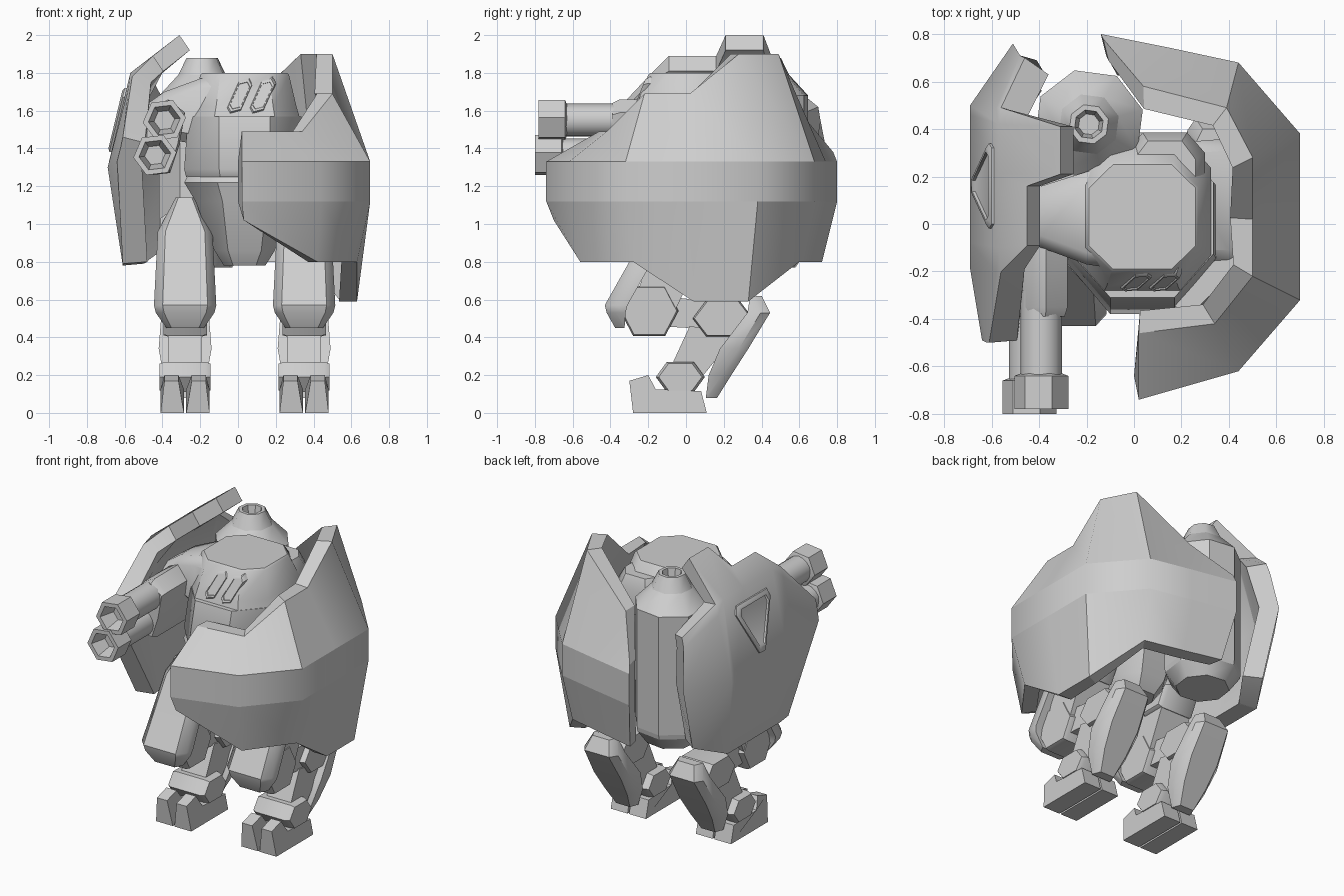
import bpy, bmesh, math
from mathutils import Vector

grey = bpy.data.materials.new("armour_grey")
grey.diffuse_color = (0.62, 0.62, 0.62, 1)


def loft(name, rings):
    """Skin a solid through a list of equally long closed rings."""
    bm = bmesh.new()
    vs = [[bm.verts.new(p) for p in r] for r in rings]
    n = len(rings[0])
    for a, b in zip(vs, vs[1:]):
        for i in range(n):
            j = (i + 1) % n
            bm.faces.new((a[i], a[j], b[j], b[i]))
    bm.faces.new(vs[0][::-1])
    bm.faces.new(vs[-1])
    bmesh.ops.recalc_face_normals(bm, faces=bm.faces)
    me = bpy.data.meshes.new(name)
    bm.to_mesh(me)
    bm.free()
    me.materials.append(grey)
    ob = bpy.data.objects.new(name, me)
    bpy.context.collection.objects.link(ob)
    return ob


def octagon(cx, hx, y0, y1, z, k=0.55):
    """Chamfered rectangle lying flat at height z."""
    cy, hy = (y0 + y1) / 2, (y1 - y0) / 2
    pts = [(-1, -k), (-k, -1), (k, -1), (1, -k), (1, k), (k, 1), (-k, 1), (-1, k)]
    return [(cx + hx * a, cy + hy * b, z) for a, b in pts]


def revolve(name, c, axis, profile, n, rot=0.0):
    """Turn (radius, offset) pairs around the y or z axis."""
    rings = []
    for r, h in profile:
        ring = []
        for i in range(n):
            t = rot + math.tau * i / n
            a, b = r * math.cos(t), r * math.sin(t)
            d = (a, b, h) if axis == "z" else (a, h, b)
            ring.append(tuple(Vector(c) + Vector(d)))
        rings.append(ring)
    return loft(name, rings)


def side_prism(name, cx, hw, yz, chamfer=0.0):
    """Extrude a side outline across x, with optional chamfered flanks."""
    m = Vector((sum(p[0] for p in yz) / len(yz), sum(p[1] for p in yz) / len(yz)))
    small = [m + (Vector(p) - m) * (1 - chamfer) for p in yz]
    steps = [(-hw, small), (-hw * 0.8, yz), (hw * 0.8, yz), (hw, small)]
    return loft(name, [[(cx + x, p[0], p[1]) for p in o] for x, o in steps])


# Large wraparound shield: plan point of the belt, top rim, bottom rim
big = [
    ((0.02, -0.74), (0.02, -0.46, 1.49), (0.03, -0.70, 1.02)),
    ((0.44, -0.62), (0.34, -0.42, 1.49), (0.42, -0.56, 0.80)),
    ((0.70, -0.32), (0.50, -0.22, 1.69), (0.63, -0.28, 0.80)),
    ((0.70, 0.03), (0.50, 0.02, 1.69), (0.63, 0.04, 0.59)),
    ((0.70, 0.38), (0.50, 0.28, 1.90), (0.63, 0.33, 0.59)),
    ((0.44, 0.68), (0.39, 0.49, 1.90), (0.42, 0.60, 0.80)),
    ((0.16, 0.74), (0.04, 0.58, 1.62), (0.16, 0.66, 0.80)),
    ((-0.14, 0.80), (-0.13, 0.78, 1.38), (-0.09, 0.72, 0.80)),
]
rings = []
for belt, top, low in big:
    col = [Vector(top), Vector((*belt, 1.33)), Vector((*belt, 1.12)), Vector(low)]
    inner = [p + Vector((0.05 - p.x, 0.05 - p.y, 0)).normalized() * 0.095 for p in col]
    rings.append(col + inner[::-1])
# swept-back inner edge at the front end
for p in rings[0][5:7]:
    p.x, p.y = 0.0, -0.64
loft("large_shield", rings)

# Smaller shield on the gun side: top rim, bend, widest point, bottom; then inward offset (x, y, share at top)
small = [
    ([(-0.61, -0.50, 1.46), (-0.62, -0.50, 1.41), (-0.64, -0.49, 1.33), (-0.61, -0.21, 0.79)], (0.13, 0.01, 0.9)),
    ([(-0.56, -0.20, 1.78), (-0.58, -0.20, 1.72), (-0.69, -0.19, 1.30), (-0.61, -0.13, 0.78)], (0.11, 0.01, 0.9)),
    ([(-0.45, -0.09, 1.89), (-0.57, -0.10, 1.80), (-0.69, -0.08, 1.30), (-0.61, -0.06, 0.78)], (0.11, 0.0, 0.5)),
    ([(-0.45, 0.16, 1.89), (-0.57, 0.17, 1.80), (-0.69, 0.17, 1.30), (-0.61, 0.16, 0.78)], (0.11, 0.0, 0.5)),
    ([(-0.31, 0.21, 2.00), (-0.57, 0.21, 1.80), (-0.69, 0.21, 1.30), (-0.61, 0.20, 0.78)], (0.11, 0.0, 0.5)),
    ([(-0.31, 0.41, 2.00), (-0.57, 0.42, 1.80), (-0.69, 0.46, 1.30), (-0.61, 0.40, 0.78)], (0.11, 0.0, 0.5)),
    ([(-0.56, 0.49, 1.79), (-0.58, 0.49, 1.72), (-0.69, 0.50, 1.30), (-0.61, 0.43, 0.78)], (0.11, -0.04, 1)),
    ([(-0.46, 0.70, 1.62), (-0.48, 0.71, 1.56), (-0.51, 0.76, 1.30), (-0.49, 0.63, 0.86)], (0.10, -0.07, 1)),
]
rings = []
for col, (dx, dy, share) in small:
    drop = [(share, -0.08 if share == 0.5 else -0.03), (1, -0.05), (1, 0), (1, 0.01)]
    inner = [(p[0] + dx * k, p[1] + dy, p[2] + dz) for p, (k, dz) in zip(col, drop)]
    rings.append(col + inner[::-1])
loft("small_shield", rings)

# Raised triangular plate on the small shield
def plate(scale, off):
    tri = [(0.34, 1.67), (0.32, 1.72), (0.0, 1.72), (-0.02, 1.67), (0.13, 1.38), (0.19, 1.38)]
    ring = []
    for y, z in tri:
        y, z = 0.16 + (y - 0.16) * scale, 1.59 + (z - 1.59) * scale
        ring.append((-0.69 + (z - 1.30) * 0.24 - off, y, z))
    return ring
loft("triangle_plate", [plate(1, -0.03), plate(1, 0.01), plate(0.9, 0.02), plate(0.8, 0.02), plate(0.76, 0.01)])

# Torso, turret cap and pelvis
CX = 0.035
loft("turret", [octagon(CX, 0.29, -0.28, 0.385, 1.57), octagon(CX, 0.275, -0.265, 0.37, 1.62),
                octagon(CX, 0.235, -0.20, 0.26, 1.79), octagon(CX, 0.225, -0.19, 0.25, 1.80)])
loft("turret_back", [octagon(0.13, 0.17, 0.0, 0.385, 1.50), octagon(0.13, 0.17, 0.0, 0.385, 1.66),
                     octagon(0.13, 0.13, 0.0, 0.35, 1.74)])
loft("torso", [octagon(CX, 0.31, -0.36, 0.36, 1.25, 0.42), octagon(CX, 0.32, -0.38, 0.37, 1.29, 0.42),
               octagon(CX, 0.30, -0.31, 0.36, 1.57, 0.45)])
loft("pelvis", [octagon(CX, 0.11, -0.20, 0.16, 0.78), octagon(CX, 0.16, -0.25, 0.22, 0.86),
                octagon(CX, 0.26, -0.33, 0.30, 1.12, 0.45), octagon(CX, 0.32, -0.36, 0.33, 1.22, 0.45),
                octagon(CX, 0.30, -0.34, 0.32, 1.26, 0.45)])

# Twin slanted vents on the turret front
hexa = [(-0.068, 1.61), (-0.05, 1.58), (0.01, 1.595), (0.078, 1.745), (0.06, 1.78), (0.0, 1.765)]
for i, dx in enumerate((0.005, 0.125)):
    def vent(s, dy):
        out = []
        for x, z in hexa:
            x, z = 0.005 + (x - 0.005) * s, 1.68 + (z - 1.68) * s
            out.append((x + dx, -0.29 + (z - 1.58) * 0.4 + dy, z))
        return out
    loft(f"vent_{i}", [vent(1, 0.14), vent(1, 0.02), vent(0.85, 0), vent(0.72, 0), vent(0.70, 0.006)])

# Gun shoulder, housing and two barrels
def cross(x, y0, y1, z0, z1):
    c = 0.05
    return [(x, y0, z0 + c), (x, y0 + c, z0), (x, y1 - c, z0), (x, y1, z0 + c),
            (x, y1, z1 - c), (x, y1 - c, z1), (x, y0 + c, z1), (x, y0, z1 - c)]
loft("gun_shoulder", [cross(0.0, -0.20, 0.26, 1.40, 1.79), cross(-0.20, -0.17, 0.22, 1.42, 1.77),
                      cross(-0.39, -0.10, 0.16, 1.45, 1.70), cross(-0.56, -0.08, 0.14, 1.40, 1.58)])
house = [(-0.45, 1.62), (-0.37, 1.66), (-0.28, 1.59), (-0.31, 1.42), (-0.36, 1.27),
         (-0.45, 1.26), (-0.53, 1.33), (-0.51, 1.48)]
def housing(y, s):
    return [(-0.40 + (x + 0.40) * s, y, 1.46 + (z - 1.46) * s) for x, z in house]
loft("gun_housing", [housing(-0.39, 0.9), housing(-0.35, 1), housing(0.06, 1), housing(0.14, 0.8)])
for i, (x, y, z) in enumerate([(-0.39, -0.78, 1.55), (-0.44, -0.80, 1.365)]):
    revolve(f"barrel_{i}", (x, y, z), "y", [(0.087, 0.10), (0.087, 0.50)], 16)
    revolve(f"muzzle_{i}", (x, y, z), "y",
            [(0.09, 0.15), (0.115, 0.14), (0.115, 0), (0.085, 0), (0.055, 0.10)], 6, 0.12)

# Exhaust canister behind the torso
revolve("canister", (-0.19, 0.42, 0), "z",
        [(0.165, 0.77), (0.23, 0.86), (0.235, 0.89), (0.235, 1.68), (0.13, 1.79),
         (0.085, 1.88), (0.062, 1.88), (0.045, 1.80)], 8, math.radians(15))

# Arm carrying the large shield
loft("shield_arm", [cross(0.15, -0.16, 0.34, 1.16, 1.48), cross(0.40, -0.16, 0.36, 1.12, 1.46),
                    cross(0.60, -0.14, 0.28, 1.12, 1.36)])
loft("arm_guard", [[(0.16, -0.34, z), (0.24, -0.38, z), (0.44, -0.18, z), (0.40, -0.10, z), (0.24, -0.16, z)]
                   for z in (1.12, 1.42)])

# Legs
def hexagon(cy, cz, ry, rz):
    return [(cy - ry, cz), (cy - ry * 0.55, cz - rz), (cy + ry * 0.55, cz - rz),
            (cy + ry, cz), (cy + ry * 0.55, cz + rz), (cy - ry * 0.55, cz + rz)]

def armour(name, cx, stations, depth):
    """Faceted limb plate; stations are height, half width, outer y, thickness."""
    rings = []
    for z, w, y, t in stations:
        rings.append([(cx + a * w, y + b * depth, z) for a, b in
                      [(-0.72, 0), (0.72, 0), (1, 0.05), (1, t), (-1, t), (-1, 0.05)]])
    return loft(name, rings)

for tag, cx in (("left", -0.28), ("right", 0.35)):
    side_prism(f"{tag}_hip", cx, 0.13, hexagon(-0.02, 0.92, 0.15, 0.13), 0.15)
    side_prism(f"{tag}_thigh", cx, 0.11, [(-0.30, 0.52), (-0.10, 0.45), (0.10, 0.88), (-0.12, 1.02)])
    armour(f"{tag}_thigh_armour", cx, [(1.14, 0.05, -0.11, 0.10), (0.96, 0.145, -0.21, 0.12),
           (0.57, 0.165, -0.43, 0.12), (0.53, 0.155, -0.42, 0.10), (0.45, 0.10, -0.375, 0.05)], 1)
    side_prism(f"{tag}_knee", cx, 0.115, hexagon(-0.195, 0.54, 0.155, 0.132), 0.06)
    side_prism(f"{tag}_link", cx, 0.08, [(-0.16, 0.46), (0.18, 0.44), (0.22, 0.58), (-0.14, 0.62)])
    side_prism(f"{tag}_hock", cx, 0.115, hexagon(0.195, 0.50, 0.16, 0.095), 0.06)
    side_prism(f"{tag}_shin", cx, 0.09, [(-0.10, 0.20), (0.06, 0.16), (0.27, 0.42), (0.02, 0.46)])
    # faceted plate behind the shin
    armour(f"{tag}_shin_armour", cx, [(0.62, 0.085, 0.40, 0.06), (0.53, 0.125, 0.445, 0.12),
           (0.34, 0.14, 0.33, 0.15), (0.20, 0.115, 0.24, 0.12), (0.08, 0.07, 0.165, 0.06)], -1)
    side_prism(f"{tag}_ankle", cx, 0.135, hexagon(-0.03, 0.19, 0.13, 0.08), 0.12)
    for s in (-1, 1):
        # split foot: two toes tapering towards their tips
        foot = [(-0.28, 0), (0.11, 0), (0.08, 0.115), (-0.16, 0.125), (-0.20, 0.20), (-0.30, 0.17)]
        toe = loft(f"{tag}_toe_{s}", [[(cx + s * x, y, z) for y, z in foot] for x in (0.006, 0.13)]).data
        for v in toe.vertices:
            if v.co.z > 0.15:
                v.co.x = cx + s * (0.035 + (abs(v.co.x - cx) - 0.006) * 0.6)

# Smooth shading with sharp edges kept
for o in bpy.context.collection.objects:
    o.select_set(True)
    bpy.context.view_layer.objects.active = o
bpy.ops.object.shade_smooth_by_angle(angle=math.radians(42))
# crisp level creases around the shield belt and the canister rims
for name in ("large_shield", "canister"):
    me = bpy.data.objects[name].data
    for e in me.edges:
        a, b = (me.vertices[i].co for i in e.vertices)
        if abs(a.z - b.z) < 0.001:
            e.use_edge_sharp = True
